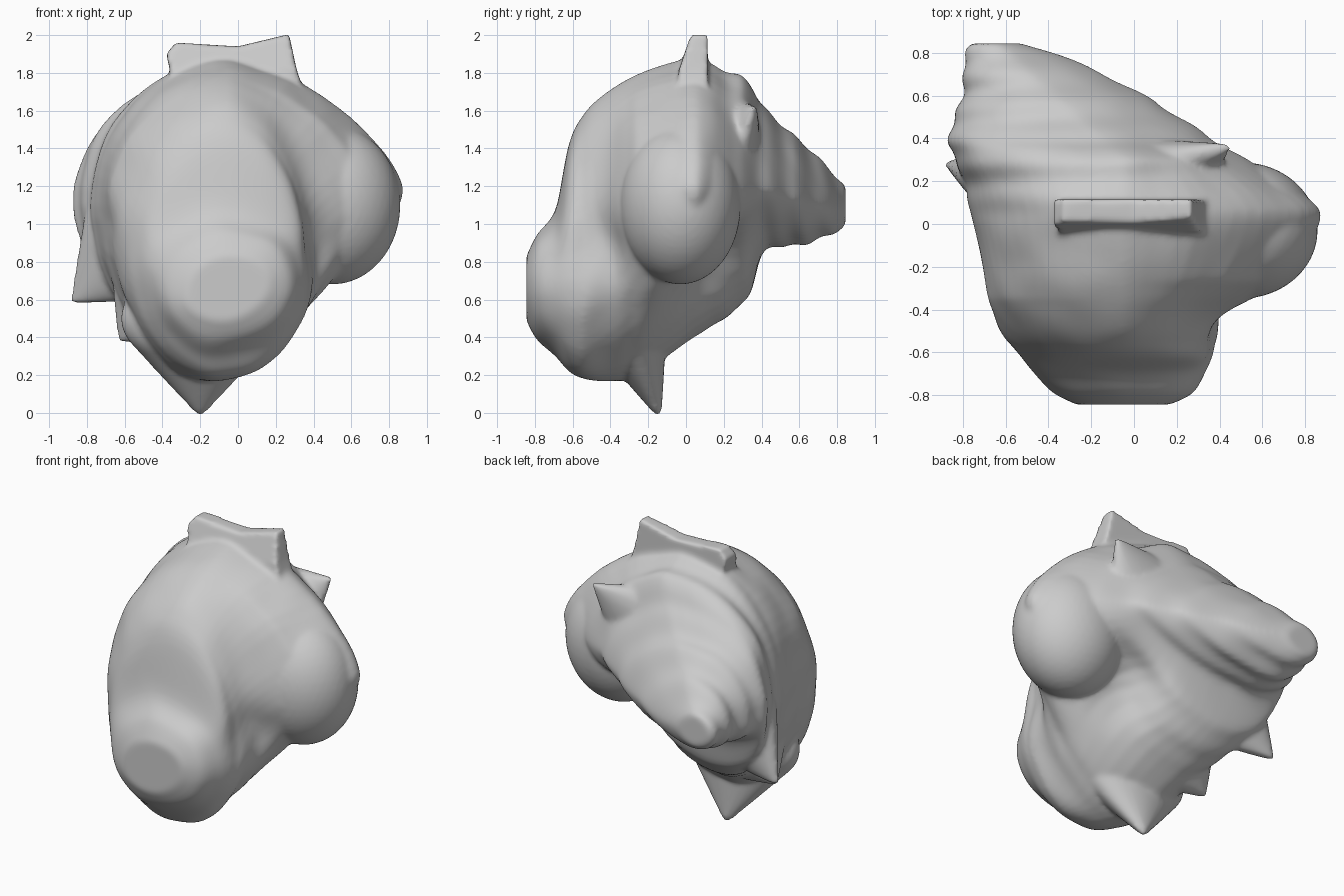
import bpy, bmesh, math
from mathutils import Vector, noise

if "Cube" in bpy.data.objects:
    bpy.data.objects.remove(bpy.data.objects["Cube"])

N = 64          # points around each section
STEPS = 9       # loft steps between key sections


def ramp(v, lo, hi):
    return min(max((v - lo) / (hi - lo), 0), 1)


def finish(name, bm):
    bmesh.ops.recalc_face_normals(bm, faces=bm.faces)
    me = bpy.data.meshes.new(name)
    bm.to_mesh(me)
    bm.free()
    ob = bpy.data.objects.new(name, me)
    bpy.context.collection.objects.link(ob)
    return ob


# Profile front to back: y, left x, right x, top z, bottom z
profile = [
    (-.845, -.27, .17, .83, .49),
    (-.79, -.38, .28, .94, .39),
    (-.69, -.47, .34, 1.08, .3),
    (-.62, -.53, .37, 1.42, .22),
    (-.54, -.60, .39, 1.58, .18),
    (-.42, -.66, .46, 1.69, .17),
    (-.24, -.70, .70, 1.8, .2),
    (.04, -.76, .87, 1.87, .4),
    (.2, -.79, .70, 1.81, .5),
    (.33, -.85, .48, 1.75, .62),
    (.42, -.86, .34, 1.61, .86),
    (.62, -.80, .02, 1.43, .89),
    (.78, -.79, -.32, 1.27, .95),
    (.845, -.76, -.52, 1.2, .98),
]


def section_point(s, a):
    y, left, right, top, bottom = s
    c, n = math.cos(a), math.sin(a)
    # heights of the side extremes and offsets of top and bottom follow y
    if c >= 0:
        sx, sz = right, .7 + .48 * ramp(y, -.55, -.27) - .1 * ramp(y, .4, .8)
    else:
        sx, sz = left, .6 + .5 * ramp(y, -.845, -.35)
    if n >= 0:
        ex, ez = -.05 - .6 * ramp(y, .3, .845), top
    else:
        ex, ez = -.1 - .4 * (y + .5) * (y > -.5), bottom
    # quarter superellipse joining neighbouring extremes, fuller on the left
    if c < 0:
        p = 2 + .4 * ramp(y, .05, .3) - .4 * ramp(y, .45, .65)
    else:
        p = (2 - .5 * ramp(y, -.6, -.3)) if n >= 0 else 2 - .4 * ramp(y, -.55, -.3)
    u, v = abs(c) ** (2 / p), abs(n) ** (2 / p)
    return Vector((ex + (sx - ex) * u, y, sz + (ez - sz) * v))


def catmull(a, b, c, d, t):
    return tuple(.5 * (2 * q + (r - p) * t + (2 * p - 5 * q + 4 * r - s) * t * t
                 + (3 * q - p - 3 * r + s) * t ** 3) for p, q, r, s in zip(a, b, c, d))


# Soft dents (centre, push, radius): aperture, then the crease beside the bulge
dents = [
    (Vector((.32, .2, .7)), Vector((-.14, -.08, .14)), .28),
    (Vector((.36, -.38, .85)), Vector((-.05, .07, .02)), .17),
]


# Main whorl, front lobe and spire as one loft
def shell_body():
    bm = bmesh.new()
    last = len(profile) - 1
    keys = []
    for i in range(last):
        four = [profile[min(max(i + k, 0), last)] for k in (-1, 0, 1, 2)]
        keys += [catmull(*four, j / STEPS) for j in range(STEPS)]
    keys.append(profile[-1])
    rings = []
    for s in keys:
        mid = Vector(((s[1] + s[2]) / 2, s[0], (s[3] + s[4]) / 2))
        amp = .010 * ramp(s[0], .0, .4)
        ring = []
        for i in range(N):
            a = math.tau * i / N
            p = section_point(s, a)
            # spiral growth ripples, stronger towards the spire
            p += (p - mid).normalized() * (amp * math.sin(s[0] * 44 + a)
                                           + .012 * noise.noise(p * 5))
            for centre, push, r in dents:
                p += push * math.exp(-((p - centre).length / r) ** 2)
            ring.append(bm.verts.new(p))
        rings.append(ring)
    for r0, r1 in zip(rings, rings[1:]):
        for i in range(N):
            k = (i + 1) % N
            bm.faces.new((r0[i], r0[k], r1[k], r1[i]))
    bm.faces.new(rings[0])
    bm.faces.new(rings[-1])
    return finish("shell_body", bm)


# Lump: ellipsoid, optionally drawn out to a tip by a convex hull
def lump(name, base, radii, tip=None):
    bm = bmesh.new()
    bmesh.ops.create_icosphere(bm, subdivisions=4, radius=1)
    pts = [Vector(base) + Vector([v.co[i] * radii[i] for i in range(3)])
           for v in bm.verts]
    if tip:
        for d in (-.015, .015):
            pts += [Vector(tip) + Vector((d, 0, 0)), Vector(tip) + Vector((0, d, 0))]
    bm.clear()
    new = [bm.verts.new(p) for p in pts]
    bmesh.ops.convex_hull(bm, input=new)
    loose = [v for v in bm.verts if not v.link_faces]
    bmesh.ops.delete(bm, geom=loose, context='VERTS')
    return finish(name, bm)


# Raised crest at the top of the shoulder
def crest():
    outline = [(-.3, 1.6), (-.35, 1.77), (-.38, 1.9), (-.33, 1.96), (0, 1.94),
               (.27, 2.005), (.31, 1.82), (.38, 1.6)]
    bm = bmesh.new()
    front = [bm.verts.new((x, -.06 + max(0, z - 1.75) * .34, z)) for x, z in outline]
    back = [bm.verts.new((x, .115, z)) for x, z in outline]
    bm.faces.new(front)
    bm.faces.new(back)
    for i in range(len(outline)):
        k = (i + 1) % len(outline)
        bm.faces.new((front[i], front[k], back[k], back[i]))
    return finish("crest", bm)


parts = [
    shell_body(),
    crest(),
    lump("right_bulge", (.5, -.03, 1.1), (.36, .32, .42)),
    lump("bottom_tip", (-.2, -.3, .5), (.42, .2, .27), (-.2, -.145, -.015)),
    lump("left_spike", (-.6, .22, .95), (.22, .13, .36), (-.875, .28, .58)),
    lump("lower_left_spike", (-.42, -.08, .66), (.24, .16, .3), (-.62, -.07, .38)),
    lump("back_shoulder", (0, .27, 1.38), (.4, .13, .28), (.44, .36, 1.62)),
]

# Fuse the parts into one continuous smooth skin
bpy.ops.object.select_all(action='DESELECT')
for ob in parts:
    ob.select_set(True)
bpy.context.view_layer.objects.active = parts[0]
bpy.ops.object.join()
shell = bpy.context.view_layer.objects.active
shell.name = "sea_shell"
fuse = shell.modifiers.new("fuse", 'REMESH')
fuse.mode = 'VOXEL'
fuse.voxel_size = .016
fuse.use_smooth_shade = True
soft = shell.modifiers.new("soften", 'SMOOTH')
soft.factor = .5
soft.iterations = 6
bpy.ops.object.shade_smooth()
